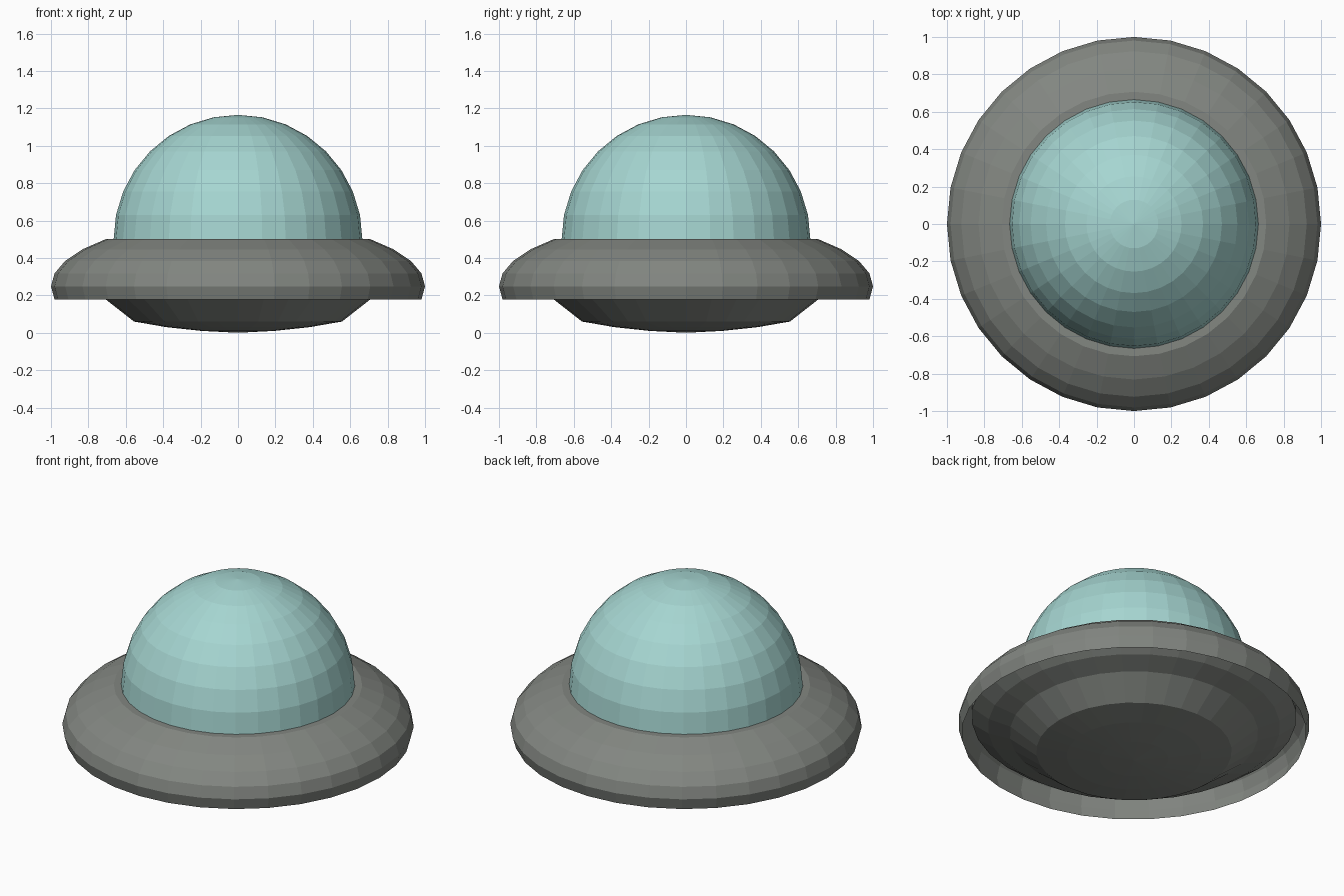
import bpy, bmesh, math

if "Cube" in bpy.data.objects:
    bpy.data.objects.remove(bpy.data.objects["Cube"])

SEG = 32


def material(name, rgb):
    m = bpy.data.materials.new(name)
    m.diffuse_color = (*rgb, 1)
    m.use_nodes = True
    m.node_tree.nodes["Principled BSDF"].inputs["Base Color"].default_value = m.diffuse_color
    return m


def revolve(name, profile, mat):
    """Spin (radius, z) points round the z axis, flat shaded."""
    bm = bmesh.new()
    rings = []
    for r, z in profile:
        if r < 1e-4:
            rings.append([bm.verts.new((0, 0, z))] * SEG)
        else:
            rings.append([bm.verts.new((r * math.cos(2 * math.pi * i / SEG),
                                        r * math.sin(2 * math.pi * i / SEG), z))
                          for i in range(SEG)])
    for a, b in zip(rings, rings[1:]):
        for i in range(SEG):
            j = (i + 1) % SEG
            # dict.fromkeys drops the doubled vertex at a pole
            bm.faces.new(dict.fromkeys((a[i], a[j], b[j], b[i])))
    mesh = bpy.data.meshes.new(name)
    bm.to_mesh(mesh)
    bm.free()
    mesh.materials.append(mat)
    ob = bpy.data.objects.new(name, mesh)
    bpy.context.collection.objects.link(ob)
    return ob


glass = material("pale_teal_glass", (0.38, 0.67, 0.64))
metal = material("grey_metal", (0.225, 0.24, 0.22))
STEP = math.pi / 16

# Dome: half sphere
revolve("dome", [(0.665 * math.cos(i * STEP), 0.5 + 0.665 * math.sin(i * STEP))
                 for i in range(8)] + [(0, 1.165)], glass)

# Rim: squashed sphere band with an open lower lip and a flat top
revolve("rim", [(math.cos(i * STEP), 0.248 + 0.357 * math.sin(i * STEP))
                for i in range(-1, 5)] + [(0.655, 0.5)], metal)

# Lower hull: shallow stepped bowl tucked inside the lip
revolve("lower_hull", [(0, 0.005), (0.195, 0.01), (0.383, 0.03), (0.556, 0.06),
                       (0.707, 0.178), (0.831, 0.22), (0.924, 0.287),
                       (0.924, 0.384)][0:8], metal)
bpy.data.objects["lower_hull"].data.vertices[0].co.z = 0
